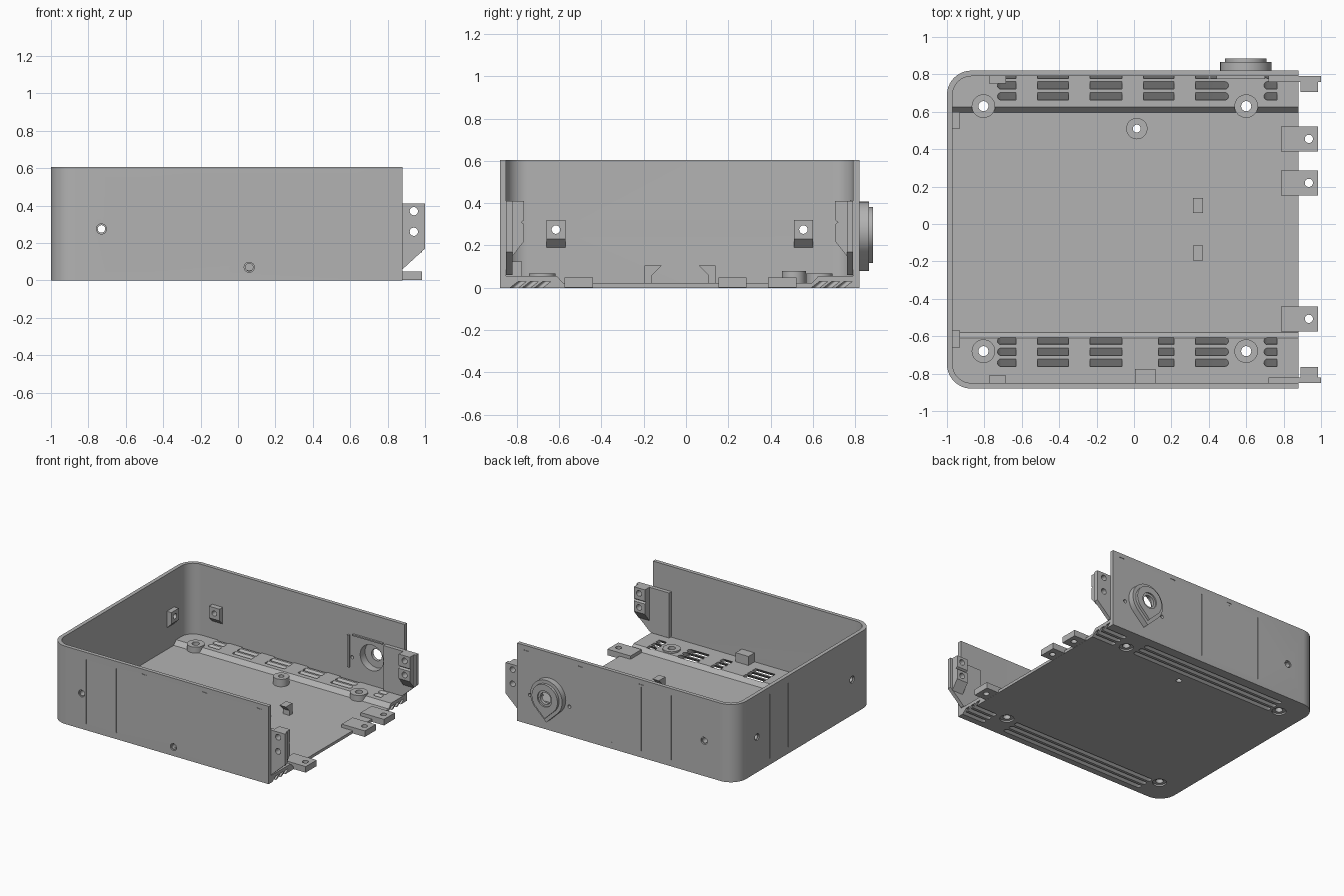
import bpy, bmesh
from math import sin, cos, radians, acos, degrees
from mathutils import Vector

if "Cube" in bpy.data.objects:
    bpy.data.objects.remove(bpy.data.objects["Cube"])

grey = bpy.data.materials.new("plain_grey")
grey.use_nodes = True
GREY = (0.45, 0.45, 0.45, 1)
grey.diffuse_color = GREY
grey.node_tree.nodes["Principled BSDF"].inputs["Base Color"].default_value = GREY

# Case dimensions
END, BACK, FRONT, LEFT = 0.88, 0.82, -0.88, -1.0
WALL, TOP, CORNER, BAND = 0.03, 0.605, 0.13, 0.055
IN_BACK, IN_FRONT, IN_LEFT = BACK - WALL, FRONT + WALL, LEFT + WALL
SLOPE = 1.3


def arc(cx, cy, r, a0, a1, n=10):
    return [(cx + r * cos(radians(a0 + (a1 - a0) * i / n)),
             cy + r * sin(radians(a0 + (a1 - a0) * i / n))) for i in range(n + 1)]


def circle(cx, cy, r):
    return arc(cx, cy, r, 0, 360, 28)[:-1]


def rect(a0, a1, b0, b1):
    return [(a0, b0), (a1, b0), (a1, b1), (a0, b1)]


def place(p, axis, d):
    u, v = p
    return Vector({"x": (d, u, v), "y": (u, d, v), "z": (u, v, d)}[axis])


def solid(name, *prisms):
    """Extrude each (points, axis, start, end) outline into one object."""
    bm = bmesh.new()
    for pts, axis, a, b in prisms:
        lo = [bm.verts.new(place(p, axis, a)) for p in pts]
        hi = [bm.verts.new(place(p, axis, b)) for p in pts]
        bm.faces.new(lo)
        bm.faces.new(hi)
        for i in range(len(pts)):
            j = (i + 1) % len(pts)
            bm.faces.new((lo[i], lo[j], hi[j], hi[i]))
    bmesh.ops.recalc_face_normals(bm, faces=bm.faces)
    me = bpy.data.meshes.new(name)
    bm.to_mesh(me)
    bm.free()
    me.materials.append(grey)
    ob = bpy.data.objects.new(name, me)
    bpy.context.scene.collection.objects.link(ob)
    return ob


def carve(ob, cutter, operation="DIFFERENCE"):
    """Apply a boolean and discard the cutter."""
    mod = ob.modifiers.new("carve", "BOOLEAN")
    mod.object, mod.operation, mod.solver = cutter, operation, "EXACT"
    bpy.context.view_layer.update()
    deps = bpy.context.evaluated_depsgraph_get()
    me = bpy.data.meshes.new_from_object(ob.evaluated_get(deps))
    ob.modifiers.clear()
    ob.data = me
    bpy.data.objects.remove(cutter)


def outline(inset):
    r, cx = CORNER - inset, LEFT + CORNER
    return ([(END, FRONT + inset)] + arc(cx, FRONT + CORNER, r, 270, 180)
            + arc(cx, BACK - CORNER, r, 180, 90) + [(END, BACK - inset)])


def shear(ob):
    """Lean vent cutters toward the back as they rise."""
    for v in ob.data.vertices:
        v.co.y += SLOPE * (v.co.z - BAND)
    return ob


def vent(x0, x1, y, h, round0, round1):
    left = arc(x0 + h, y, h, 270, 90) if round0 else [(x0, y - h), (x0, y + h)]
    right = arc(x1 - h, y, h, 90, -90) if round1 else [(x1, y + h), (x1, y - h)]
    return left + right


# Floor with two raised, sloped side bands
profile = [(-0.87, 0), (0.81, 0), (0.81, BAND), (0.625, BAND), (0.595, 0.022),
           (-0.58, 0.022), (-0.61, BAND), (-0.87, BAND)]
floor = solid("floor", (profile, "x", -0.99, END))
carve(floor, solid("floor_limit", (outline(WALL), "z", -0.1, 0.2)), "INTERSECT")

# Slanted grooves below and short vents above
front_rows, back_rows = (-0.625, -0.683, -0.741), (0.683, 0.741, 0.799)
rows = front_rows + back_rows
carve(floor, shear(solid("grooves", *[
    (vent(x0, x1, y, 0.019, x0 < 0.9, x1 < 0.9), "z", -0.02, 0.03)
    for y in rows for x0, x1 in ((-0.74, 0.51), (0.69, 0.95))])))
slots = []
for y in rows:
    fourth = 0.13 if y < 0 else 0.05
    for x0, x1, r0, r1 in ((-0.73, -0.63, True, False), (-0.515, -0.35, False, False),
                           (-0.235, -0.065, False, False), (fourth, 0.215, False, False),
                           (0.33, 0.505, False, True), (0.695, 0.765, True, False)):
        slots.append((vent(x0, x1, y, 0.0205, r0, r1), "z", 0.026, 0.08))
carve(floor, shear(solid("vents", *slots)))

# Screw bosses and centre post
feet = [(x, y) for x in (-0.805, 0.6) for y in (0.63, -0.68)]
bosses = solid("screw_bosses", *[(circle(x, y, 0.063), "z", 0.012, 0.068) for x, y in feet])
post = solid("floor_post", (circle(0.015, 0.51, 0.057), "z", 0.01, 0.08))
for ob in (floor, bosses):
    carve(ob, solid("drill", *[(circle(x, y, 0.027), "z", -0.1, 0.2) for x, y in feet]))
carve(floor, solid("recess", *[(circle(x, y, 0.05), "z", -0.1, 0.014) for x, y in feet]))
for ob in (floor, post):
    carve(ob, solid("drill", (circle(0.015, 0.51, 0.021), "z", -0.1, 0.2)))

# Outer wall, open at one end
wall = solid("outer_wall", (outline(0) + outline(WALL)[::-1], "z", 0, TOP))

# Screw blocks inside the wall, with chamfered undersides
HOLE_X, HOLE_Z, DEEP = -0.73, 0.275, 0.04


def chamfered(base, sign):
    tip = base + sign * DEEP
    return [(base, 0.19), (tip, 0.23), (tip, 0.32), (base, 0.32)]


side_holes = (-0.615, 0.555)
blocks = solid("wall_screw_blocks",
               (chamfered(IN_FRONT, 1), "x", HOLE_X - 0.045, HOLE_X + 0.045),
               (chamfered(IN_BACK, -1), "x", HOLE_X - 0.045, HOLE_X + 0.045),
               *[(chamfered(IN_LEFT, 1), "y", y - 0.045, y + 0.045) for y in side_holes])
low_block = solid("low_screw_block", (rect(0.005, 0.115, 0.03, 0.125), "y", IN_FRONT, -0.775))
for ob in (wall, blocks):
    carve(ob, solid("drill", (circle(HOLE_X, HOLE_Z, 0.02), "y", -1.1, 1.1)))
    carve(ob, solid("drill", *[(circle(y, HOLE_Z, 0.02), "x", -1.1, -0.8) for y in side_holes]))
for ob in (wall, low_block):
    carve(ob, solid("drill", (circle(0.06, 0.07, 0.02), "y", -1.1, -0.8)))

# Counterbores on the outside
carve(wall, solid("counterbores",
                  (circle(HOLE_X, HOLE_Z, 0.027), "y", -0.95, FRONT + 0.01),
                  (circle(HOLE_X, HOLE_Z, 0.027), "y", BACK - 0.01, 0.95),
                  (circle(0.06, 0.07, 0.027), "y", -0.95, FRONT + 0.01),
                  *[(circle(y, HOLE_Z, 0.027), "x", -1.1, LEFT + 0.01) for y in side_holes]))

# Thin vertical seams and short marks on the outside
seams = []
for face, xs in ((FRONT, (-0.69, -0.43)), (BACK, (0.065, -0.19, -0.45))):
    seams += [(rect(x - 0.003, x + 0.003, 0.05, 0.55), "y", face - 0.004, face + 0.004) for x in xs]
    seams += [(rect(x - 0.02, x + 0.02, 0.565, 0.571), "y", face - 0.004, face + 0.004)
              for x in (-0.19, 0.33, 0.8)]
seams += [(rect(y - 0.003, y + 0.003, 0.05, 0.55), "x", LEFT - 0.004, LEFT + 0.004)
          for y in (0.4, 0.17)]
carve(wall, solid("seams", *seams))

# Teardrop socket on the back wall
CX, CZ = 0.598, 0.27


def teardrop(scale):
    r, tip = 0.137 * scale, 0.19 * scale
    a = degrees(acos(r / tip))
    return arc(CX, CZ, r, -90 + a, 270 - a, 36) + [(CX, CZ - tip)]


socket = solid("socket_base", (teardrop(1), "y", BACK, 0.865))
face = solid("socket_face", (teardrop(0.81), "y", 0.865, 0.885))
for ob in (wall, socket):
    carve(ob, solid("recess", (circle(CX, CZ, 0.1), "y", 0.7, 0.85)))
for ob in (socket, face):
    carve(ob, solid("drill", (circle(CX, CZ, 0.045), "y", 0.7, 1.0)))
carve(face, solid("recess", (circle(CX, CZ, 0.062), "y", 0.875, 1.0)))
carve(wall, solid("drill", *[(circle(x, 0.23, 0.013), "y", 0.7, 1.0) for x in (0.43, 0.77)]))
solid("socket_rails", (rect(0.395, 0.412, 0.15, 0.4), "y", 0.775, IN_BACK),
      (rect(0.44, 0.7, 0.405, 0.415), "y", 0.775, IN_BACK))

# End brackets, the back one mirrored from the front one
bracket_shape = [(0.72, 0.06), (END, 0.06), (1.0, 0.17), (1.0, 0.41), (0.72, 0.41)]
block_shape = [(-0.82, 0.15), (-0.765, 0.22), (-0.765, 0.3), (-0.778, 0.31),
               (-0.765, 0.32), (-0.765, 0.41), (-0.82, 0.41)]
for side in ("front", "back"):
    def flip(y):
        return y if side == "front" else FRONT + BACK - y
    plate = solid(side + "_bracket_plate", (bracket_shape, "y", flip(IN_FRONT), flip(-0.82)))
    lugs = solid(side + "_bracket_lugs",
                 ([(flip(y), z) for y, z in block_shape], "x", 0.89, 0.985))
    for ob in (plate, lugs):
        carve(ob, solid("drill", *[(circle(0.94, z, 0.022), "y", -1.1, 1.1) for z in (0.26, 0.37)]))

# Drilled tabs on the open edge of the floor
for i, y in enumerate((-0.507, 0.22, 0.455)):
    tab = solid(f"floor_tab_{i + 1}", (rect(0.785, 0.985, y - 0.067, y + 0.067), "z", 0.001, 0.048))
    carve(tab, solid("drill", (circle(0.935, y, 0.022), "z", -0.1, 0.2)))

# Pair of hooked floor clips
hook = [(-0.16, 0.015), (-0.195, 0.015), (-0.195, 0.105), (-0.115, 0.105), (-0.16, 0.06)]
solid("floor_clips", (hook, "x", 0.315, 0.37), ([(-0.055 - y, z) for y, z in hook], "x", 0.315, 0.37))

# Smooth rounded surfaces while keeping hard edges
bpy.ops.object.select_all(action="DESELECT")
for ob in bpy.context.scene.objects:
    if ob.type == "MESH" and ob.data.materials and ob.data.materials[0] == grey:
        ob.select_set(True)
        bpy.context.view_layer.objects.active = ob
bpy.ops.object.shade_smooth_by_angle(angle=radians(30))
